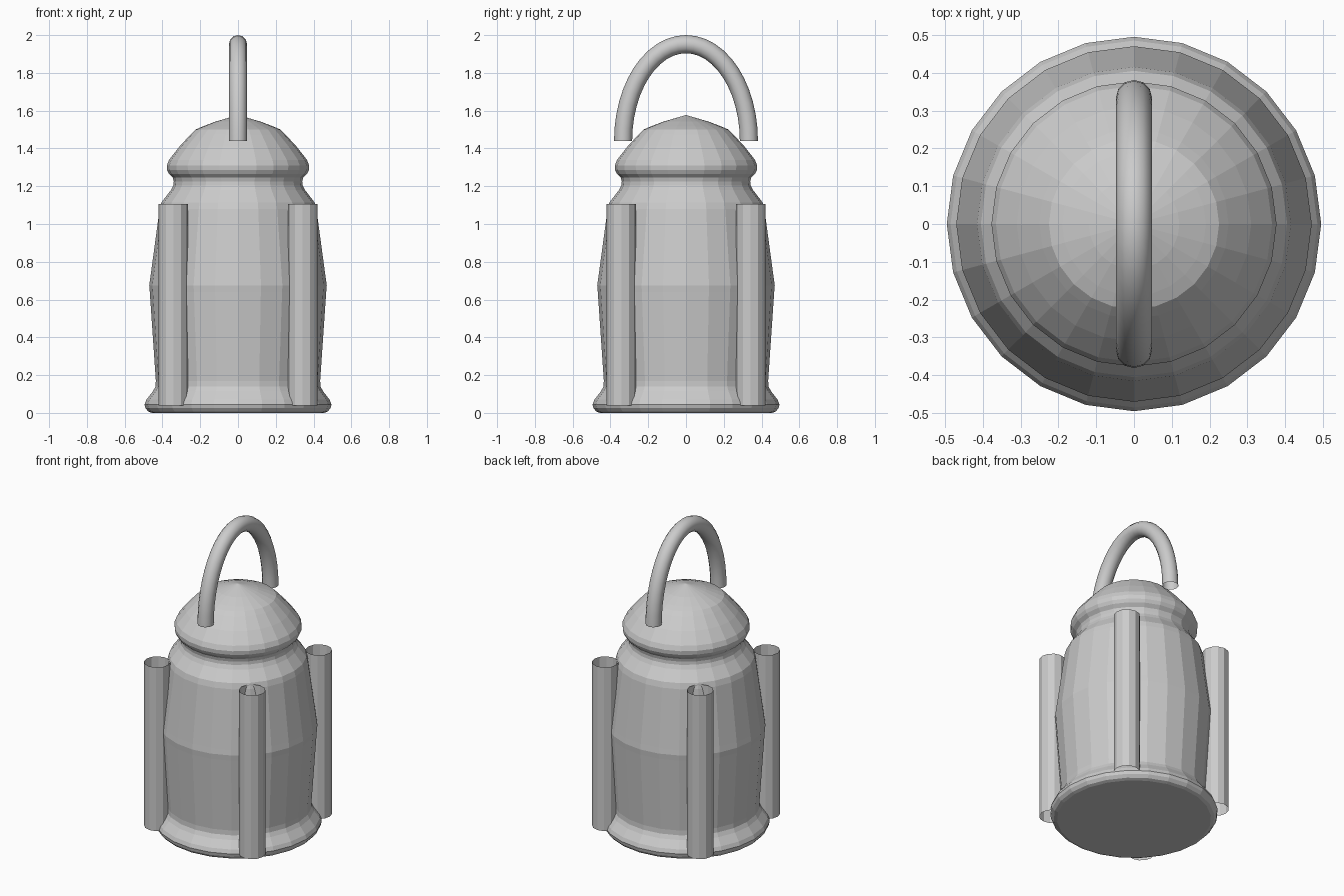
import bpy
import bmesh
from math import sin, cos, pi, radians
from mathutils import Vector

cube = bpy.data.objects.get("Cube")
if cube:
    bpy.data.objects.remove(cube, do_unlink=True)

grey = bpy.data.materials.new("plain_grey")
grey.use_nodes = True
grey.diffuse_color = (0.6, 0.6, 0.6, 1)
grey.node_tree.nodes["Principled BSDF"].inputs["Base Color"].default_value = (0.6, 0.6, 0.6, 1)


def ring(centre, u, v, radius, sides):
    """Points of a circle spanned by the unit vectors u and v."""
    return [centre + radius * (cos(2 * pi * i / sides) * u + sin(2 * pi * i / sides) * v)
            for i in range(sides)]


def skin(name, rings):
    """Join successive rings with quads; zero-radius rings collapse to a pole."""
    bm = bmesh.new()
    loops = [[bm.verts.new(p) for p in points] for points in rings]
    for low, high in zip(loops, loops[1:]):
        n = len(low)
        for i in range(n):
            j = (i + 1) % n
            bm.faces.new((low[i], low[j], high[j], high[i]))
    bmesh.ops.remove_doubles(bm, verts=bm.verts, dist=1e-5)
    bmesh.ops.recalc_face_normals(bm, faces=bm.faces)
    mesh = bpy.data.meshes.new(name)
    bm.to_mesh(mesh)
    bm.free()
    mesh.materials.append(grey)
    obj = bpy.data.objects.new(name, mesh)
    bpy.context.collection.objects.link(obj)
    return obj


X, Y, Z = Vector((1, 0, 0)), Vector((0, 1, 0)), Vector((0, 0, 1))


def lathe(name, profile, sides=24):
    return skin(name, [ring(z * Z, X, Y, r, sides) for r, z in profile])


# Barrel body with flared foot and narrowed neck
lathe("body", [(0, 0), (0.455, 0), (0.475, 0.007), (0.49, 0.025), (0.495, 0.045),
               (0.485, 0.07), (0.45, 0.115), (0.437, 0.14), (0.435, 0.17),
               (0.467, 0.64), (0.47, 0.675), (0.465, 0.71), (0.415, 1.08),
               (0.405, 1.115), (0.355, 1.18), (0.342, 1.205), (0.34, 1.225)])

# Domed lid
lathe("lid", [(0.34, 1.225), (0.345, 1.245), (0.365, 1.265), (0.375, 1.285),
              (0.377, 1.31), (0.365, 1.34), (0.31, 1.41), (0.25, 1.475),
              (0.225, 1.5), (0.19, 1.515), (0.12, 1.542), (0, 1.577)])

# Four open tubes around the body
for side, sx in (("left", 1), ("right", -1)):
    for end, sy in (("front", -1), ("back", 1)):
        foot = Vector((0.342 * sx, 0.342 * sy, 0))
        skin(f"{end}_{side}_post",
             [ring(foot + z * Z, X, Y, 0.078, 12) for z in (0.04, 1.105)])

# Arched handle, open at both ends
half_width, rise, steps = 0.333, 0.512, 24
arch = []
for k in range(steps + 1):
    a = pi * k / steps
    centre = Vector((0, -half_width * cos(a), 1.44 + rise * sin(a)))
    outward = Vector((0, -rise * cos(a), half_width * sin(a))).normalized()
    arch.append(ring(centre, X, outward, 0.048, 12))
handle = skin("handle", arch)
bpy.ops.object.select_all(action="DESELECT")
handle.select_set(True)
bpy.context.view_layer.objects.active = handle
bpy.ops.object.shade_smooth_by_angle(angle=radians(40))
